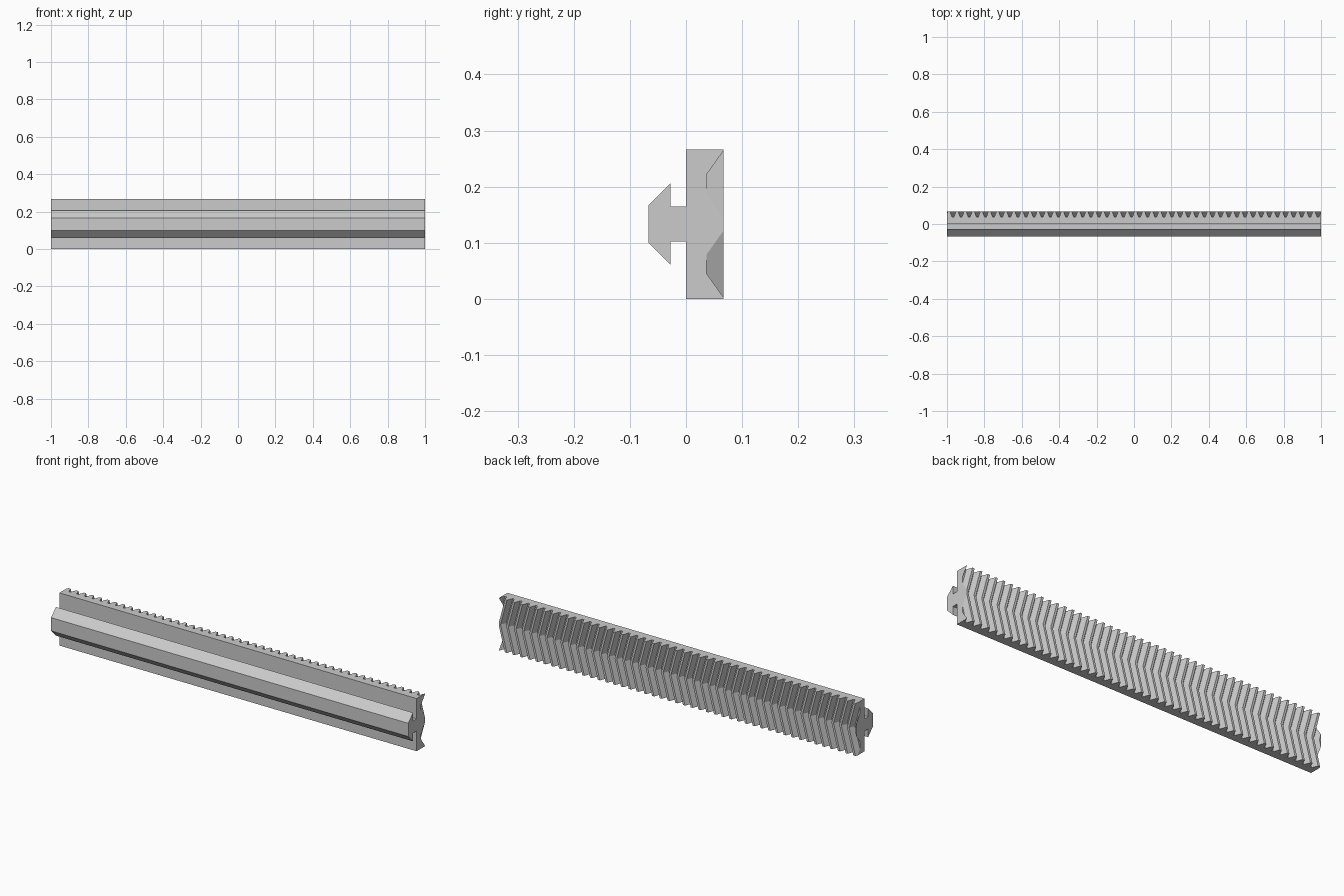
import bpy, bmesh, math

if "Cube" in bpy.data.objects:
    bpy.data.objects.remove(bpy.data.objects["Cube"], do_unlink=True)

LENGTH = 2.0
HEIGHT = 4 / 15
MODULE = LENGTH / 150
HELIX = math.radians(15)
PITCH = math.pi * MODULE / math.cos(HELIX)
TIP = 5 * MODULE
ROOT = TIP - 2.25 * MODULE
MID = HEIGHT / 2

grey = bpy.data.materials.new("light_grey")
grey.use_nodes = True
grey.diffuse_color = (0.6, 0.6, 0.6, 1)
grey.node_tree.nodes["Principled BSDF"].inputs["Base Color"].default_value = (0.6, 0.6, 0.6, 1)


def finish(name, bm):
    bmesh.ops.recalc_face_normals(bm, faces=bm.faces)
    mesh = bpy.data.meshes.new(name)
    bm.to_mesh(mesh)
    bm.free()
    mesh.materials.append(grey)
    obj = bpy.data.objects.new(name, mesh)
    bpy.context.collection.objects.link(obj)
    return obj


def loft(sections):
    """Join matching closed outlines and cap both ends."""
    bm = bmesh.new()
    rings = [[bm.verts.new(p) for p in s] for s in sections]
    for a, b in zip(rings, rings[1:]):
        for i in range(len(a)):
            j = (i + 1) % len(a)
            bm.faces.new((a[i], a[j], b[j], b[i]))
    bm.faces.new(rings[0])
    bm.faces.new(rings[-1])
    return bm


# Toothed bar: trapezoid teeth swept along a chevron, then cut square at both ends
slope = math.tan(math.radians(20)) / math.cos(HELIX)
tip_half = PITCH / 4 - MODULE * slope
root_half = PITCH / 4 + 1.25 * MODULE * slope
count = math.ceil(LENGTH / PITCH / 2) + 3
outline = []
for k in range(-count, count + 1):
    c = k * PITCH
    outline += [(c - root_half, ROOT), (c - tip_half, TIP),
                (c + tip_half, TIP), (c + root_half, ROOT)]
outline += [(outline[-1][0], 0), (outline[0][0], 0)]
shift = MID * math.tan(HELIX)
bar = loft([[(x + dx, y, z) for x, y in outline]
            for z, dx in ((0, -shift), (MID, 0), (HEIGHT, -shift))])
for side in (-1, 1):
    bmesh.ops.bisect_plane(bar, geom=bar.verts[:] + bar.edges[:] + bar.faces[:],
                           plane_co=(side * LENGTH / 2, 0, 0),
                           plane_no=(side, 0, 0), clear_outer=True)
    rim = [e for e in bar.edges if e.is_boundary]
    bmesh.ops.holes_fill(bar, edges=rim, sides=0)
finish("toothed_bar", bar)

# Dovetail rail along the front, mirrored about mid height
half = [(0, 0.031), (-0.028, 0.031), (-0.028, 0.0725), (-TIP, 0.0335)]
profile = half + [(y, -h) for y, h in reversed(half)]
rail = loft([[(x, y, MID + h) for y, h in profile] for x in (-LENGTH / 2, LENGTH / 2)])
finish("mounting_rail", rail)
